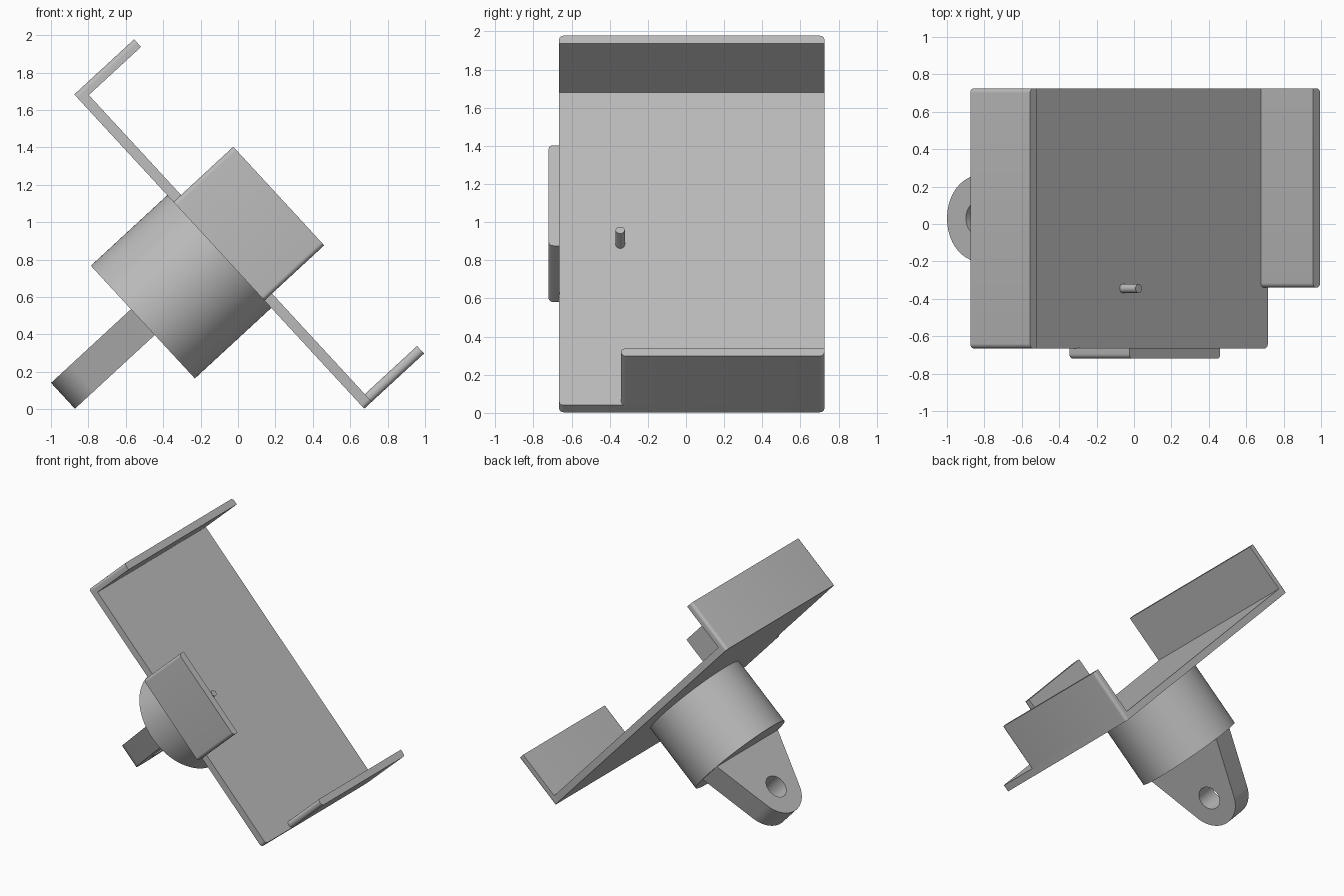
import bpy, bmesh, math
from mathutils import Matrix, Vector

cube = bpy.data.objects.get("Cube")
if cube:
    bpy.data.objects.remove(cube, do_unlink=True)

# One grey plastic for everything
grey = bpy.data.materials.new("grey plastic")
grey.use_nodes = True
COLOUR = (0.5, 0.5, 0.5, 1)
grey.diffuse_color = COLOUR
grey.node_tree.nodes["Principled BSDF"].inputs["Base Color"].default_value = COLOUR

# Holder frame: x = out of the plate, y = across, z = along the plate
TILT = Matrix.Translation((0.675, 0, 0.003)) @ Matrix.Rotation(-math.radians(42.7), 4, 'Y')
LENGTH, THICK, DEPTH = 2.286, 0.055, 0.435
Y0, Y1 = -0.665, 0.725
MID_Y, MID_Z = 0.03, LENGTH / 2


def finish(name, mesh):
    mesh.transform(TILT)
    mesh.materials.clear()
    mesh.materials.append(grey)
    obj = bpy.data.objects.new(name, mesh)
    bpy.context.collection.objects.link(obj)
    bpy.ops.object.select_all(action='DESELECT')
    obj.select_set(True)
    bpy.context.view_layer.objects.active = obj
    bpy.ops.object.shade_smooth_by_angle(angle=math.radians(35))


def from_bmesh(name, bm):
    mesh = bpy.data.meshes.new(name)
    bm.to_mesh(mesh)
    bm.free()
    finish(name, mesh)


def panel(name, lo, hi, round_corner):
    """Box from lo to hi; its outward edges chosen by (y, z) sign are rounded."""
    lo, hi = Vector(lo), Vector(hi)
    mid = (lo + hi) / 2
    bm = bmesh.new()
    bmesh.ops.create_cube(bm, size=1)
    for v in bm.verts:
        v.co = mid + Vector(a * b for a, b in zip(v.co, hi - lo))
    edges = []
    for e in bm.edges:
        a, b = (v.co for v in e.verts)
        if abs(a.x - b.x) > 1e-4 and round_corner(a.y > mid.y, a.z > mid.z):
            edges.append(e)
    bmesh.ops.bevel(bm, geom=edges, offset=0.025, segments=6, profile=0.5, affect='EDGES')
    from_bmesh(name, bm)


def cylinder(name, radius, x0, x1, y, z, sides):
    bm = bmesh.new()
    place = Matrix.Translation(((x0 + x1) / 2, y, z)) @ Matrix.Rotation(math.pi / 2, 4, 'Y')
    bmesh.ops.create_cone(bm, cap_ends=True, segments=sides, radius1=radius,
                          radius2=radius, depth=x1 - x0, matrix=place)
    from_bmesh(name, bm)


# Plate and its lips
panel("back_plate", (0, Y0, 0), (THICK, Y1, LENGTH), lambda y, z: True)
panel("top_lip", (0, Y0, LENGTH - THICK), (DEPTH, Y1, LENGTH), lambda y, z: z)
panel("bottom_lip", (0, -0.34, 0), (DEPTH, Y1, THICK), lambda y, z: not (y and z))
panel("side_lip", (0, Y0 - THICK, 0.787), (DEPTH, Y0 + 0.001, 1.504), lambda y, z: not y)

# Small peg on the plate and round mount behind it
cylinder("peg", 0.024, 0.04, 0.17, -0.345, MID_Z, 24)
cylinder("round_mount", 0.41, -0.556, 0.01, MID_Y, MID_Z, 96)

# Tapered lug with a round eye, drawn as a filled outline
EYE_X, TIP_R, EYE_R, BASE_X, BASE_HALF = -0.91, 0.227, 0.09, -0.54, 0.398
reach = BASE_X - EYE_X
start = math.atan2(BASE_HALF, reach) + math.acos(TIP_R / math.hypot(reach, BASE_HALF))


def arc(radius, a0, a1, steps):
    angles = [a0 + (a1 - a0) * i / steps for i in range(steps + 1)]
    return [(EYE_X + radius * math.cos(a), radius * math.sin(a)) for a in angles]


outline = [(BASE_X, BASE_HALF)] + arc(TIP_R, start, 2 * math.pi - start, 32) + [(BASE_X, -BASE_HALF)]
eye = arc(EYE_R, 0, 2 * math.pi, 40)[:-1]
curve = bpy.data.curves.new("lug_outline", 'CURVE')
curve.dimensions = '2D'
curve.fill_mode = 'BOTH'
curve.extrude = 0.094
for points in (outline, eye):
    spline = curve.splines.new('POLY')
    spline.points.add(len(points) - 1)
    for p, (x, y) in zip(spline.points, points):
        p.co = (x, y + MID_Y, 0, 1)
    spline.use_cyclic_u = True
helper = bpy.data.objects.new("lug_outline", curve)
bpy.context.collection.objects.link(helper)
bpy.context.view_layer.update()
shape = helper.evaluated_get(bpy.context.evaluated_depsgraph_get())
lug = bpy.data.meshes.new_from_object(shape)
bpy.data.objects.remove(helper, do_unlink=True)

bm = bmesh.new()
bm.from_mesh(lug)
bmesh.ops.remove_doubles(bm, verts=bm.verts, dist=1e-4)
bmesh.ops.recalc_face_normals(bm, faces=bm.faces)
bm.to_mesh(lug)
bm.free()
lug.transform(Matrix.Translation((0, 0, MID_Z)))
finish("mounting_lug", lug)
